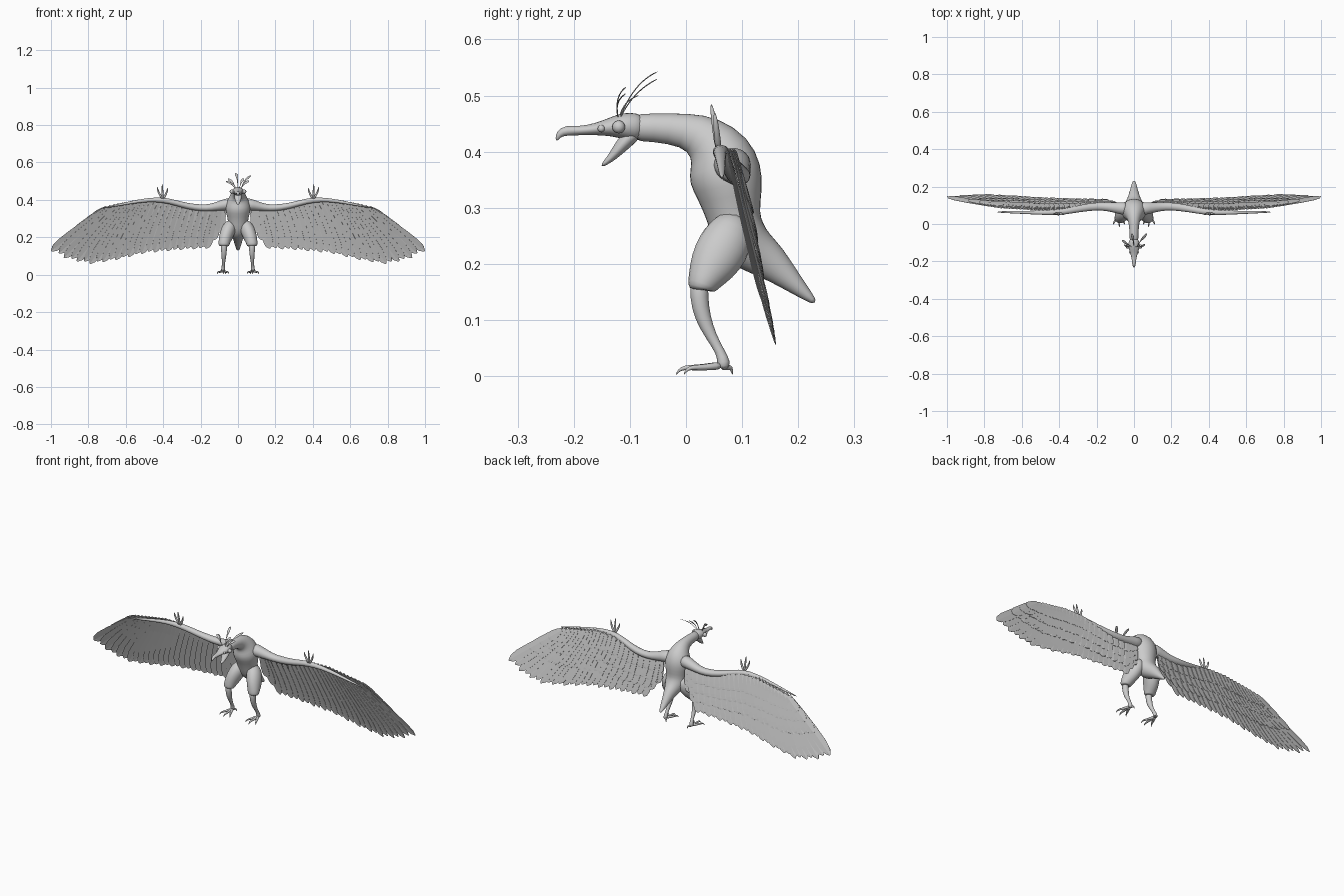
import bpy, bmesh, math
from mathutils import Vector

grey = bpy.data.materials.new("plain_grey")
grey.diffuse_color = (0.6, 0.6, 0.6, 1)


def finish(name, bm, mirror=False, subsurf=0, solid=0):
    bmesh.ops.recalc_face_normals(bm, faces=bm.faces)
    me = bpy.data.meshes.new(name)
    bm.to_mesh(me)
    bm.free()
    me.materials.append(grey)
    ob = bpy.data.objects.new(name, me)
    bpy.context.collection.objects.link(ob)
    if mirror:
        m = ob.modifiers.new("mirror", 'MIRROR')
        m.use_mirror_merge = False
    if solid:
        m = ob.modifiers.new("solid", 'SOLIDIFY')
        m.thickness = solid
    if subsurf:
        ob.modifiers.new("smooth", 'SUBSURF').levels = subsurf
        ob.modifiers["smooth"].render_levels = subsurf
        for p in me.polygons:
            p.use_smooth = True
    return ob


def add_tube(bm, pts, side=(1, 0, 0), n=12):
    """Skin elliptical rings (x, y, z, half width, half depth) along a path."""
    rings = []
    P = [Vector(p[:3]) for p in pts]
    side = Vector(side)
    for i, p in enumerate(pts):
        t = (P[min(i + 1, len(P) - 1)] - P[max(i - 1, 0)]).normalized()
        a = (side - t * side.dot(t)).normalized()
        b = t.cross(a)
        rings.append([bm.verts.new(P[i] + a * p[3] * math.cos(k * math.tau / n)
                                   + b * p[4] * math.sin(k * math.tau / n)) for k in range(n)])
    for r, q in zip(rings, rings[1:]):
        for k in range(n):
            bm.faces.new((r[k], r[(k + 1) % n], q[(k + 1) % n], q[k]))
    bm.faces.new(rings[0])
    bm.faces.new(rings[-1])


def tube(name, pts, mirror=False, side=(1, 0, 0), n=12, subsurf=1):
    bm = bmesh.new()
    add_tube(bm, pts, side, n)
    return finish(name, bm, mirror, subsurf)


# Neck, torso and tail in one sweep
spine = [(-0.10, .443, .024, .026), (-0.06, .443, .024, .025), (0, .439, .027, .031),
         (.035, .425, .038, .044), (.06, .398, .058, .060), (.070, .36, .072, .069),
         (.080, .32, .062, .058), (.085, .28, .052, .047), (.097, .245, .055, .050),
         (.122, .222, .042, .042), (.150, .205, .030, .034), (.190, .167, .019, .019),
         (.220, .140, .011, .009), (.230, .131, .006, .004)]
tube("body", [(0, *p) for p in spine], n=16)

# Head with hooked upper beak, and open lower jaw
head = [(-.075, .443, .020, .020), (-.09, .444, .026, .026), (-.112, .446, .034, .025),
        (-.135, .444, .029, .017), (-.16, .440, .019, .011), (-.19, .437, .012, .008),
        (-.213, .438, .010, .010), (-.227, .432, .007, .007), (-.231, .419, .002, .002)]
tube("head", [(0, *p) for p in head])
jaw = [(-.088, .437, .020, .014), (-.105, .422, .022, .015), (-.122, .402, .018, .011),
       (-.135, .387, .012, .007), (-.151, .374, .004, .003)]
tube("lower_jaw", [(0, *p) for p in jaw])


# Eyes and the bulbs beside the beak
def ball(name, c, r):
    bm = bmesh.new()
    bmesh.ops.create_uvsphere(bm, u_segments=16, v_segments=10, radius=r)
    bmesh.ops.translate(bm, verts=bm.verts, vec=c)
    for f in bm.faces:
        f.smooth = True
    finish(name, bm, mirror=True)


ball("eye", (.033, -.12, .444), .0115)
ball("beak_bulb", (.021, -.151, .441), .0065)

# Crest plumes: thin stalks with paddle ends, (tip, bend point)
bm = bmesh.new()
for tip, mid in [((-.012, -.050, .543), (0, -.095, .525)), ((.07, -.050, .530), (.03, -.095, .510)),
                 ((.03, -.107, .515), (.015, -.130, .500)), ((-.055, -.110, .513), (-.02, -.13, .495)),
                 ((-.065, -.085, .500), (-.03, -.115, .490)), ((.06, -.108, .503), (.03, -.13, .49))]:
    a, b, c = Vector((tip[0] * .2, -.12, .455)), Vector(mid), Vector(tip)
    pts = []
    for i, w in enumerate((.0015, .0015, .002, .004, .008, .010, .004)):
        t = i / 6
        pts.append((*(a * (1 - t) ** 2 + b * 2 * t * (1 - t) + c * t * t), w, .0012))
    add_tube(bm, pts, n=6)
finish("crest", bm, subsurf=1)

# Legs
tube("thigh", [(.030, .090, .285, .022, .025), (.042, .082, .26, .038, .043),
               (.056, .066, .228, .041, .050), (.068, .046, .195, .036, .044),
               (.075, .031, .168, .031, .030), (.076, .027, .155, .029, .026),
               (.076, .027, .153, .020, .018)], mirror=True)
tube("shin", [(.075, .024, .175, .016, .017), (.075, .023, .14, .017, .017),
              (.075, .029, .105, .014, .015), (.077, .045, .07, .009, .010),
              (.079, .062, .042, .008, .008), (.080, .068, .024, .012, .013),
              (.080, .066, .012, .009, .009)], mirror=True)

# Toes with down-curved claws
bm = bmesh.new()
for x, y in [(.048, -.004), (.078, -.018), (.112, -.004), (.066, .083)]:
    base, end = Vector((.080, .064, .020)), Vector((x, y, .004))
    pts = []
    for t, z, r in [(0, .019, .010), (.35, .016, .007), (.65, .015, .006),
                    (.82, .015, .005), (.93, .011, .003), (1, .002, .001)]:
        q = base.lerp(end, t)
        pts.append((q.x, q.y, z, r, r * .9))
    add_tube(bm, pts, n=8)
finish("toes", bm, mirror=True, subsurf=1)

# Wing arm from shoulder to hand tip
tube("wing_arm", [(.03, .080, .380, .040, .038), (.08, .085, .373, .032, .030),
                  (.14, .092, .358, .023, .020), (.20, .095, .356, .022, .019),
                  (.27, .086, .366, .020, .017), (.34, .072, .386, .017, .015),
                  (.40, .062, .400, .016, .015), (.48, .060, .401, .012, .011),
                  (.58, .062, .385, .009, .008), (.68, .064, .364, .006, .005),
                  (.735, .064, .354, .003, .002)], mirror=True, side=(0, 1, 0))

# Clawed fingers on the wrist
bm = bmesh.new()
for x, y, z in [(.376, .050, .465), (.405, .045, .485), (.432, .051, .470)]:
    a, c = Vector((.402, .058, .403)), Vector((x, y, z))
    pts = []
    for t, r in [(0, .007), (.4, .006), (.7, .005), (.88, .0035), (1, .001)]:
        q = a.lerp(c, t)
        pts.append((q.x + (x - .402) * .8 * t * (1 - t), q.y, q.z, r, r))
    add_tube(bm, pts, n=8)
finish("wing_fingers", bm, mirror=True, subsurf=1)

# Feather layout: root x, root z, tip x, tip z along the wing
LAYOUT = [(.085, .365, .10, .225), (.12, .36, .165, .14), (.25, .362, .30, .133),
          (.40, .40, .50, .115), (.50, .40, .66, .078), (.58, .385, .80, .057),
          (.65, .37, .92, .085), (.70, .358, .999, .127)]
BLADE = [(0, .45), (.3, .8), (.6, 1), (.82, 1), (.94, .7), (1, .12)]


def layout(tx):
    for a, b in zip(LAYOUT, LAYOUT[1:]):
        if tx <= b[2] + 1e-6:
            t = (tx - a[2]) / (b[2] - a[2])
            v = [p + (q - p) * t for p, q in zip(a, b)]
            return Vector((v[0], 0, v[1])), Vector((v[2], 0, v[3]))


def feather_row(name, count, inner, outer, lift, half):
    """One overlapping row; inner/outer give the length share at each wing end."""
    bm = bmesh.new()
    for i in range(count):
        u = i / (count - 1)
        root, tip = layout(.10 + .899 * u)
        share = inner + (outer - inner) * u
        if i % 2 and 0 < u < 1:
            share *= .975
        d = (tip - root) * share
        across = Vector((d.z, 0, -d.x)).normalized()
        rows = []
        for t, w in BLADE:
            row = []
            for s in (-1, 0, 1):
                v = root + d * t + across * (half * w * s)
                v.x = min(v.x, 1.0)
                v.y = (.076 + (.39 - v.z) * .232 + .010 * v.x ** 2
                       + s * w * .004 + lift + (.0015 if s == 0 else 0))
                row.append(bm.verts.new(v))
            rows.append(row)
        for r, q in zip(rows, rows[1:]):
            for k in (0, 1):
                bm.faces.new((r[k], r[k + 1], q[k + 1], q[k]))
    finish(name, bm, mirror=True, solid=.0012)


feather_row("flight_feathers", 27, 1, 1, 0, .026)
feather_row("long_coverts", 25, .80, .62, .006, .026)
feather_row("middle_coverts", 25, .58, .42, .010, .025)
feather_row("short_coverts", 25, .34, .25, .013, .024)
